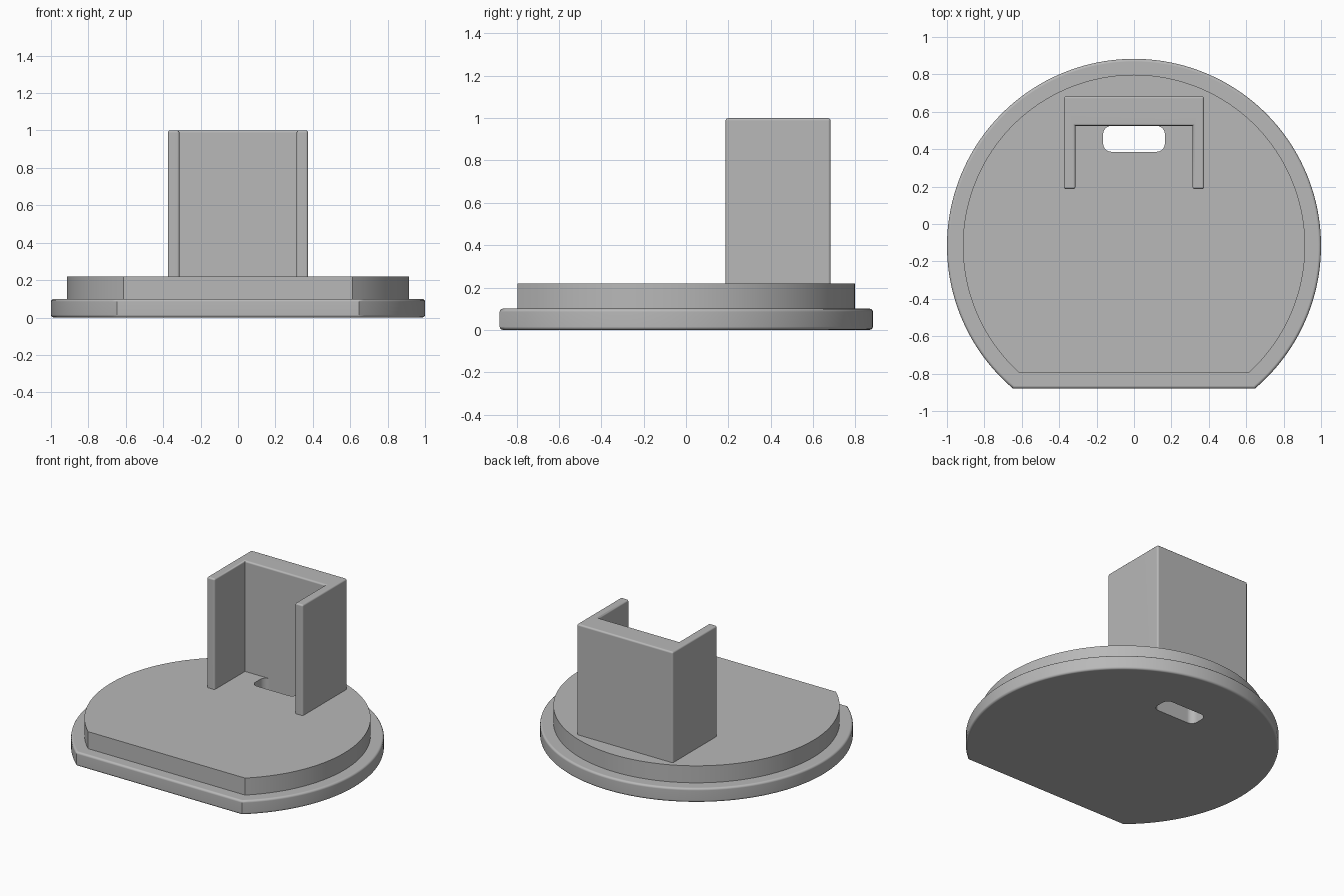
import bpy, bmesh, math

cube = bpy.data.objects.get("Cube")
if cube:
    bpy.data.objects.remove(cube, do_unlink=True)

# One grey plastic for everything
grey = bpy.data.materials.new("grey plastic")
grey.use_nodes = True
COLOUR = (0.48, 0.48, 0.48, 1)
grey.diffuse_color = COLOUR
for node in grey.node_tree.nodes:
    if node.type == 'BSDF_PRINCIPLED':
        node.inputs["Base Color"].default_value = COLOUR


def prism(name, outline, z0, z1, bevel=0.0, pick=None):
    """Extrude an outline upward and round the edges chosen by pick."""
    bm = bmesh.new()
    face = bm.faces.new([bm.verts.new((x, y, z0)) for x, y in outline])
    new = bmesh.ops.extrude_face_region(bm, geom=[face])["geom"]
    for v in new:
        if isinstance(v, bmesh.types.BMVert):
            v.co.z = z1
    bmesh.ops.recalc_face_normals(bm, faces=bm.faces)
    if bevel:
        bmesh.ops.bevel(bm, geom=[e for e in bm.edges if pick(e)], offset=bevel,
                        segments=3, profile=0.5, affect='EDGES')
    mesh = bpy.data.meshes.new(name)
    bm.to_mesh(mesh)
    bm.free()
    mesh.materials.append(grey)
    obj = bpy.data.objects.new(name, mesh)
    bpy.context.collection.objects.link(obj)
    return obj


def activate(obj):
    bpy.ops.object.select_all(action='DESELECT')
    obj.select_set(True)
    bpy.context.view_layer.objects.active = obj


def d_outline(radius, flat_y, steps=128):
    """Circle cut off by a straight front edge."""
    cy = -0.117
    a = math.asin((flat_y - cy) / radius)
    sweep = math.pi - 2 * a
    return [(radius * math.cos(a + sweep * i / steps),
             cy + radius * math.sin(a + sweep * i / steps)) for i in range(steps + 1)]


def rounded_rect(hx, y0, y1, r, steps=8):
    hy, cy = (y1 - y0) / 2, (y0 + y1) / 2
    pts = []
    for k, (sx, sy) in enumerate([(1, 1), (-1, 1), (-1, -1), (1, -1)]):
        for i in range(steps + 1):
            t = math.pi / 2 * (k + i / steps)
            pts.append((sx * (hx - r) + r * math.cos(t),
                        cy + sy * (hy - r) + r * math.sin(t)))
    return pts


def is_level(e):
    return abs(e.verts[0].co.z - e.verts[1].co.z) < 1e-5


# Stepped D-shaped lid
base = prism("base_flange", d_outline(1.0, -0.88), 0, 0.1, 0.015, is_level)
step = prism("raised_plate", d_outline(0.915, -0.797), 0.1, 0.22)

# U-shaped bracket, thick at the back, open to the front
half = [(0.375, 0.683), (0.375, 0.187), (0.313, 0.187), (0.313, 0.525)]
bracket = prism("bracket", half + [(-x, y) for x, y in reversed(half)], 0.22, 1.0, 0.012,
                lambda e: max(v.co.z for v in e.verts) > 0.9 and e.is_convex)

# Slot through both plates
cutter = prism("slot_cutter", rounded_rect(0.165, 0.386, 0.525, 0.045), -0.1, 0.4)
cutter.hide_render = True
for obj in (base, step):
    activate(obj)
    cut = obj.modifiers.new("slot", 'BOOLEAN')
    cut.object = cutter
    cut.operation = 'DIFFERENCE'
    cut.solver = 'EXACT'
    bpy.ops.object.modifier_apply(modifier=cut.name)
bpy.data.objects.remove(cutter, do_unlink=True)

# Smooth curves, crisp corners
for obj in (base, step, bracket):
    activate(obj)
    bpy.ops.object.shade_smooth_by_angle(angle=math.radians(35))
    normals = obj.modifiers.new("flat_normals", 'WEIGHTED_NORMAL')
    normals.keep_sharp = True
